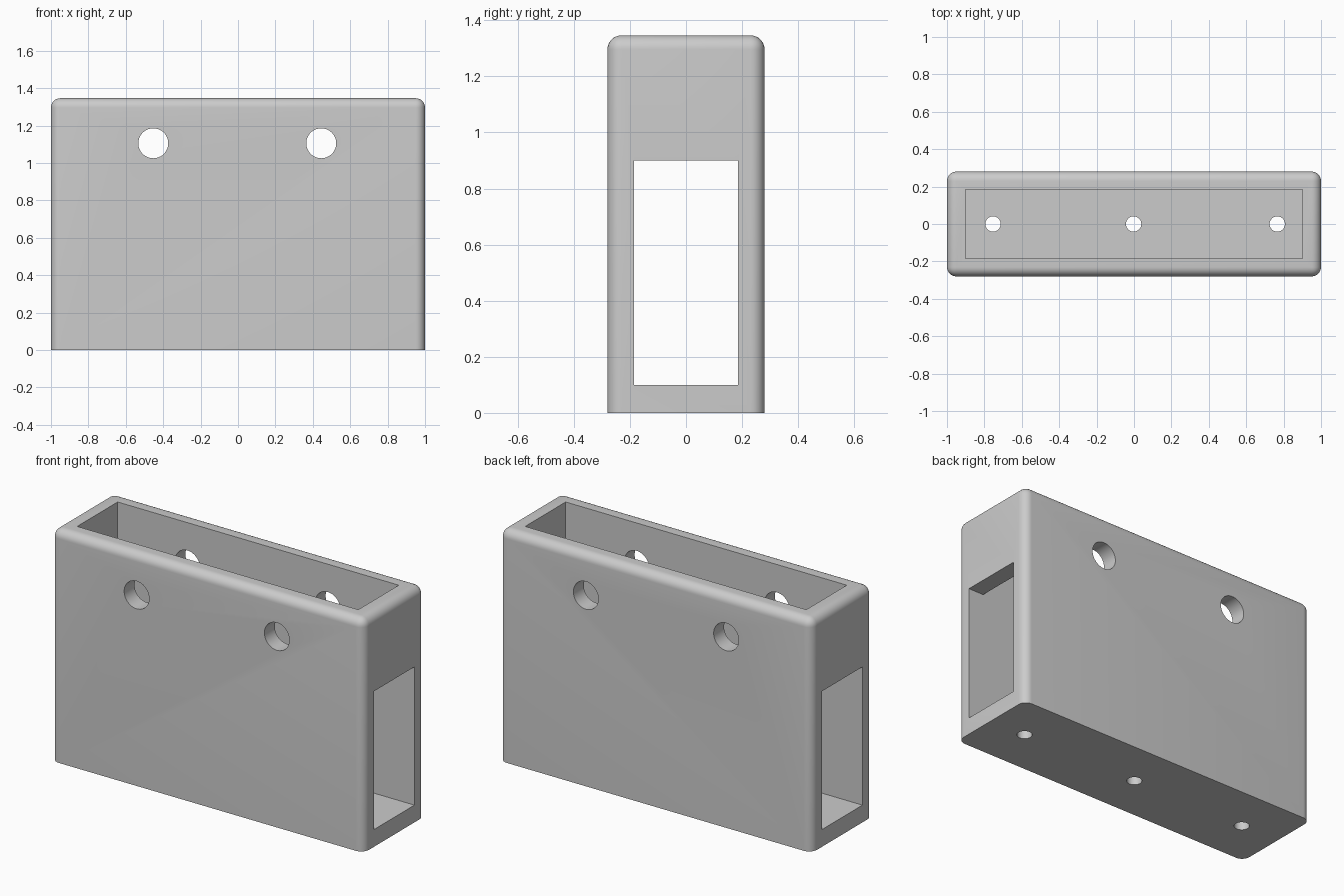
import bpy, bmesh, math
from mathutils import Matrix, Vector

cube = bpy.data.objects.get("Cube")
if cube:
    bpy.data.objects.remove(cube, do_unlink=True)

LENGTH, DEPTH, HEIGHT = 2.0, 0.56, 1.346
WALL_X, FLOOR, WINDOW_TOP = 0.9, 0.1, 0.9
CAVITY_HALF = 0.185
ROUND = 0.05

grey = bpy.data.materials.new("plain grey")
grey.use_nodes = True
colour = (0.6, 0.6, 0.6, 1)
grey.diffuse_color = colour
grey.node_tree.nodes["Principled BSDF"].inputs["Base Color"].default_value = colour


def add_object(name, bm):
    bmesh.ops.recalc_face_normals(bm, faces=bm.faces)
    mesh = bpy.data.meshes.new(name)
    bm.to_mesh(mesh)
    bm.free()
    mesh.materials.append(grey)
    obj = bpy.data.objects.new(name, mesh)
    bpy.context.collection.objects.link(obj)
    return obj


def cylinder(name, location, radius, length, rotation=Matrix()):
    bm = bmesh.new()
    bmesh.ops.create_cone(bm, cap_ends=True, segments=48, radius1=radius,
                          radius2=radius, depth=length,
                          matrix=Matrix.Translation(location) @ rotation)
    return add_object(name, bm)


# Outer block: every edge rounded except those of the base
bm = bmesh.new()
bmesh.ops.create_cube(bm, size=1, matrix=Matrix.Translation((0, 0, HEIGHT / 2))
                      @ Matrix.Diagonal((LENGTH, DEPTH, HEIGHT, 1)))
rounded = [e for e in bm.edges if max(v.co.z for v in e.verts) > FLOOR]
bmesh.ops.bevel(bm, geom=rounded, offset=ROUND, segments=8, profile=0.5,
                affect='EDGES', clamp_overlap=True)
housing = add_object("housing", bm)

# Open-topped cavity joined with the two end windows, as one T-shaped profile
right_side = [(1.2, FLOOR), (1.2, WINDOW_TOP), (WALL_X, WINDOW_TOP), (WALL_X, 1.6)]
profile = right_side + [(-x, z) for x, z in reversed(right_side)]
bm = bmesh.new()
face = bm.faces.new([bm.verts.new((x, -CAVITY_HALF, z)) for x, z in profile])
extruded = bmesh.ops.extrude_face_region(bm, geom=[face])
bmesh.ops.translate(bm, vec=(0, 2 * CAVITY_HALF, 0),
                    verts=[g for g in extruded["geom"] if isinstance(g, bmesh.types.BMVert)])
cutters = [add_object("cavity_cutter", bm)]

# Two large holes through the front and back walls
turn = Matrix.Rotation(math.pi / 2, 4, 'X')
for x in (-0.453, 0.445):
    cutters.append(cylinder("wall_hole_cutter", Vector((x, 0, 1.105)), 0.08, 1, turn))

# Three small screw holes through the floor
for x in (-0.754, -0.002, 0.766):
    cutters.append(cylinder("floor_hole_cutter", Vector((x, 0, 0.05)), 0.041, 0.3))

# Cut everything out and bake the result
for cutter in cutters:
    cutter.hide_render = True
    mod = housing.modifiers.new(cutter.name, 'BOOLEAN')
    mod.operation = 'DIFFERENCE'
    mod.solver = 'EXACT'
    mod.object = cutter
bpy.ops.object.select_all(action='DESELECT')
bpy.context.view_layer.objects.active = housing
housing.select_set(True)
for mod in list(housing.modifiers):
    bpy.ops.object.modifier_apply(modifier=mod.name)
for cutter in cutters:
    bpy.data.objects.remove(cutter, do_unlink=True)
bpy.ops.object.shade_smooth_by_angle(angle=math.radians(30))
